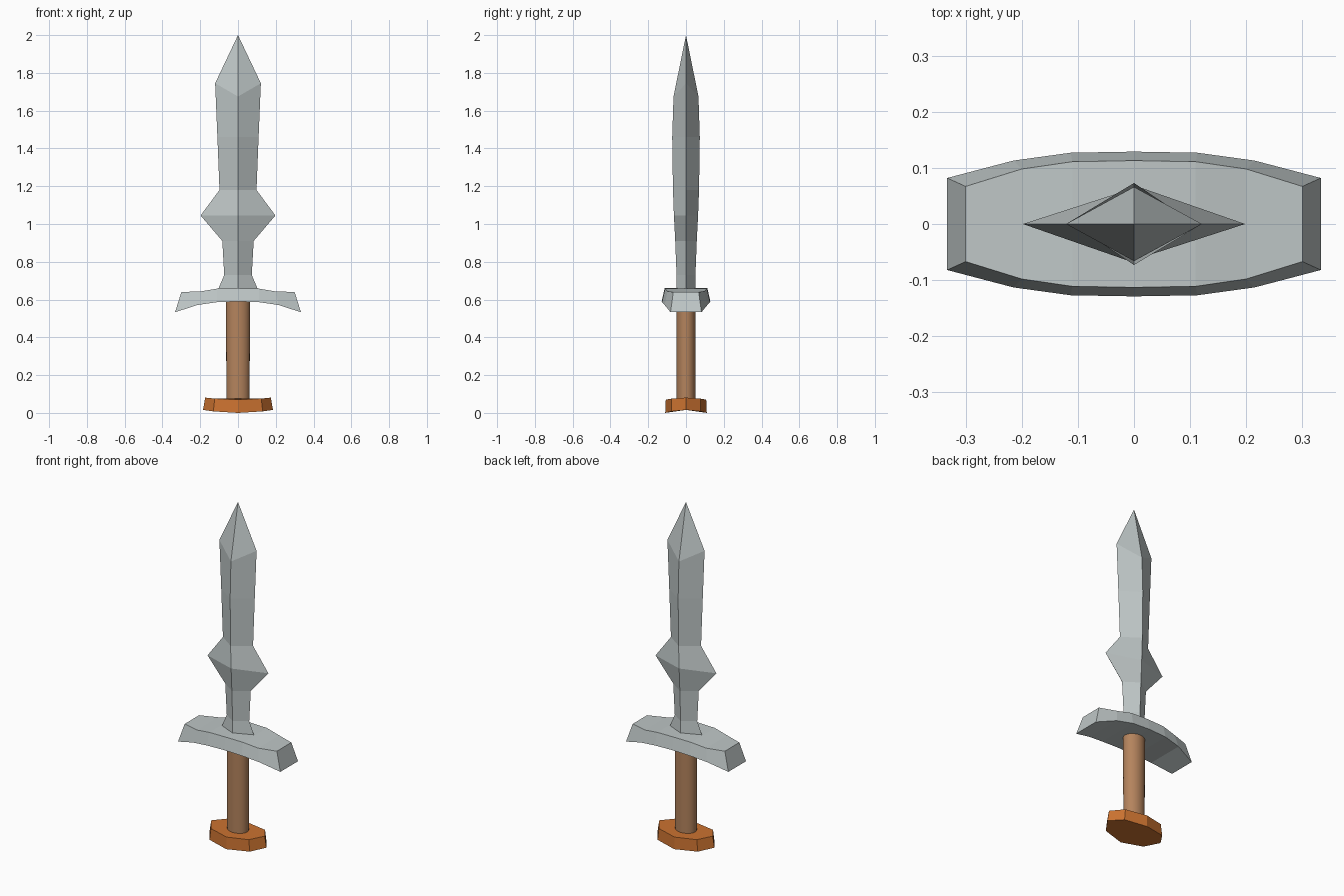
import bpy, bmesh
from math import cos, sin, pi

cube = bpy.data.objects.get("Cube")
if cube:
    bpy.data.objects.remove(cube, do_unlink=True)


def material(name, rgb):
    m = bpy.data.materials.new(name)
    m.use_nodes = True
    m.diffuse_color = (*rgb, 1)
    m.node_tree.nodes["Principled BSDF"].inputs["Base Color"].default_value = (*rgb, 1)
    return m


steel = material("steel grey", (0.52, 0.57, 0.57))
wood = material("grip brown", (0.46, 0.23, 0.11))
copper = material("pommel orange", (0.60, 0.17, 0.03))


def loft(name, rings, mat, tip=None):
    """Skin rings of equal size, closing the ends with caps or a tip point."""
    bm = bmesh.new()
    loops = [[bm.verts.new(p) for p in ring] for ring in rings]
    n = len(loops[0])
    for a, b in zip(loops, loops[1:]):
        for i in range(n):
            j = (i + 1) % n
            bm.faces.new((a[i], a[j], b[j], b[i]))
    bm.faces.new(loops[0][::-1])
    if tip:
        point = bm.verts.new(tip)
        for i in range(n):
            bm.faces.new((loops[-1][i], loops[-1][(i + 1) % n], point))
    else:
        bm.faces.new(loops[-1])
    bmesh.ops.recalc_face_normals(bm, faces=bm.faces)
    mesh = bpy.data.meshes.new(name)
    bm.to_mesh(mesh)
    bm.free()
    mesh.materials.append(mat)
    obj = bpy.data.objects.new(name, mesh)
    bpy.context.collection.objects.link(obj)
    return obj


# Blade: diamond sections as (edge height, half width, ridge height, half depth)
sections = [(0.65, 0.107, 0.65, 0.05), (0.73, 0.073, 0.73, 0.05),
            (0.91, 0.083, 0.91, 0.057), (1.045, 0.198, 1.045, 0.064),
            (1.18, 0.098, 1.18, 0.069), (1.46, 0.109, 1.46, 0.073),
            (1.745, 0.121, 1.675, 0.066)]
loft("blade", [[(w, 0, ze), (0, d, zr), (-w, 0, ze), (0, -d, zr)]
               for ze, w, zr, d in sections], steel, tip=(0, 0, 2))

# Guard: arched bar, half stations as (top x, y, z, bottom x, y, z), mirrored
half = [(0.30, 0.067, 0.64, 0.333, 0.082, 0.533),
        (0.20, 0.098, 0.643, 0.215, 0.113, 0.571),
        (0.11, 0.111, 0.658, 0.113, 0.127, 0.586)]
middle = [(0, 0.113, 0.66, 0, 0.129, 0.59)]
mirrored = [(-a, b, c, -d, e, f) for a, b, c, d, e, f in half]
loft("guard", [[(a, -b, c), (a, b, c), (d, e, f), (d, -e, f)]
               for a, b, c, d, e, f in mirrored + middle + half[::-1]], steel)


def oval(rx, ry, z, sides, lift=0):
    """Oval ring whose ends rise by lift."""
    angles = [2 * pi * i / sides for i in range(sides)]
    return [(rx * cos(t), ry * sin(t), z + lift * cos(t) ** 2) for t in angles]


# Grip: smooth oval rod
grip = loft("grip", [oval(0.061, 0.05, 0.05, 24), oval(0.064, 0.051, 0.61, 24)], wood)
bpy.context.view_layer.objects.active = grip
grip.select_set(True)
bpy.ops.object.shade_smooth_by_angle()

# Pommel: eight-sided plate with gently raised ends
loft("pommel", [oval(0.185, 0.11, 0, 8, 0.016), oval(0.174, 0.107, 0.07, 8, 0.011)], copper)
